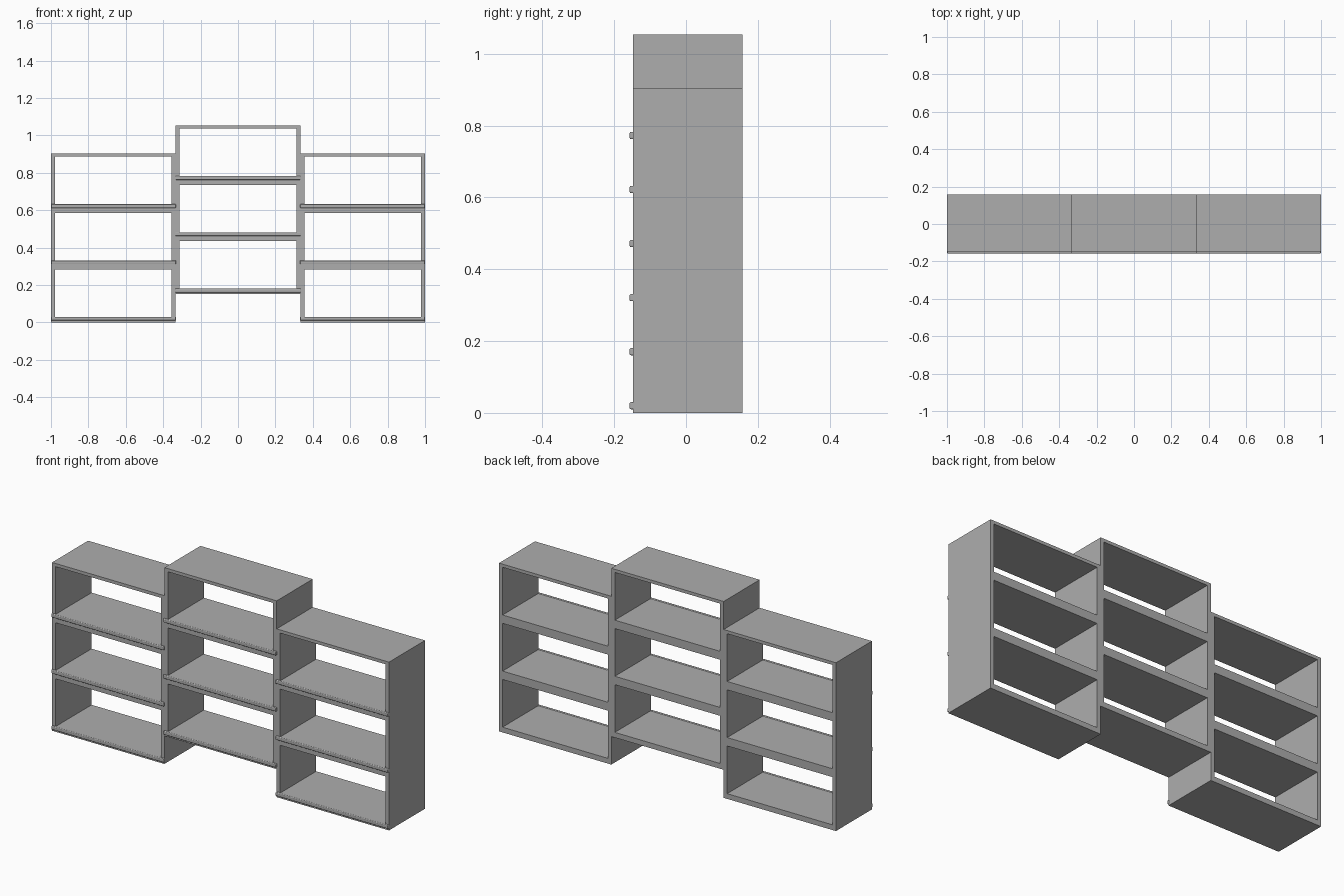
import bpy

if "Cube" in bpy.data.objects:
    bpy.data.objects.remove(bpy.data.objects["Cube"])

grey = bpy.data.materials.new("plain_grey")
grey.diffuse_color = (0.42, 0.42, 0.42, 1)
grey.use_nodes = True
grey.node_tree.nodes["Principled BSDF"].inputs["Base Color"].default_value = grey.diffuse_color

CELL = 0.301            # height of one cubby
WIDTH = 2 / 3           # width of one column
Y0, Y1 = -0.148, 0.157  # carcass front and back
WALL, TOP, FLOOR = 0.021, 0.017, 0.028


def box(name, x0, x1, y0, y1, z0, z1, bevel=0):
    bpy.ops.mesh.primitive_cube_add(
        size=1, location=((x0 + x1) / 2, (y0 + y1) / 2, (z0 + z1) / 2))
    ob = bpy.context.object
    ob.name = name
    ob.scale = (x1 - x0, y1 - y0, z1 - z0)
    bpy.ops.object.transform_apply(location=False, rotation=False, scale=True)
    ob.data.materials.append(grey)
    if bevel:
        mod = ob.modifiers.new("rounding", "BEVEL")
        mod.width = bevel
        mod.segments = 3
    return ob


# Three columns of three cubbies; the middle one is raised by half a cubby
for side, cx, base in (("left", -WIDTH, 0), ("middle", 0, CELL / 2),
                       ("right", WIDTH, 0)):
    x0, x1 = cx - WIDTH / 2, cx + WIDTH / 2
    top = base + 3 * CELL

    # Upright side panels
    box(side + "_panel_a", x0, x0 + WALL, Y0, Y1, base, top)
    box(side + "_panel_b", x1 - WALL, x1, Y0, Y1, base, top)

    # Horizontal boards: floor, two thick dividers, thin top
    for i in range(4):
        z = base + i * CELL
        low = z - TOP if i else z
        high = z + FLOOR if i < 3 else z
        box(f"{side}_shelf_{i}", x0 + WALL, x1 - WALL, Y0, Y1, low, high)

    # Rounded rails along the front edge of every cubby floor
    for i in range(3):
        z = base + i * CELL
        box(f"{side}_front_rail_{i}", max(x0 - 0.002, -1), min(x1 + 0.002, 1),
            -0.157, Y0 + 0.004, z + 0.010, z + 0.030, bevel=0.004)
